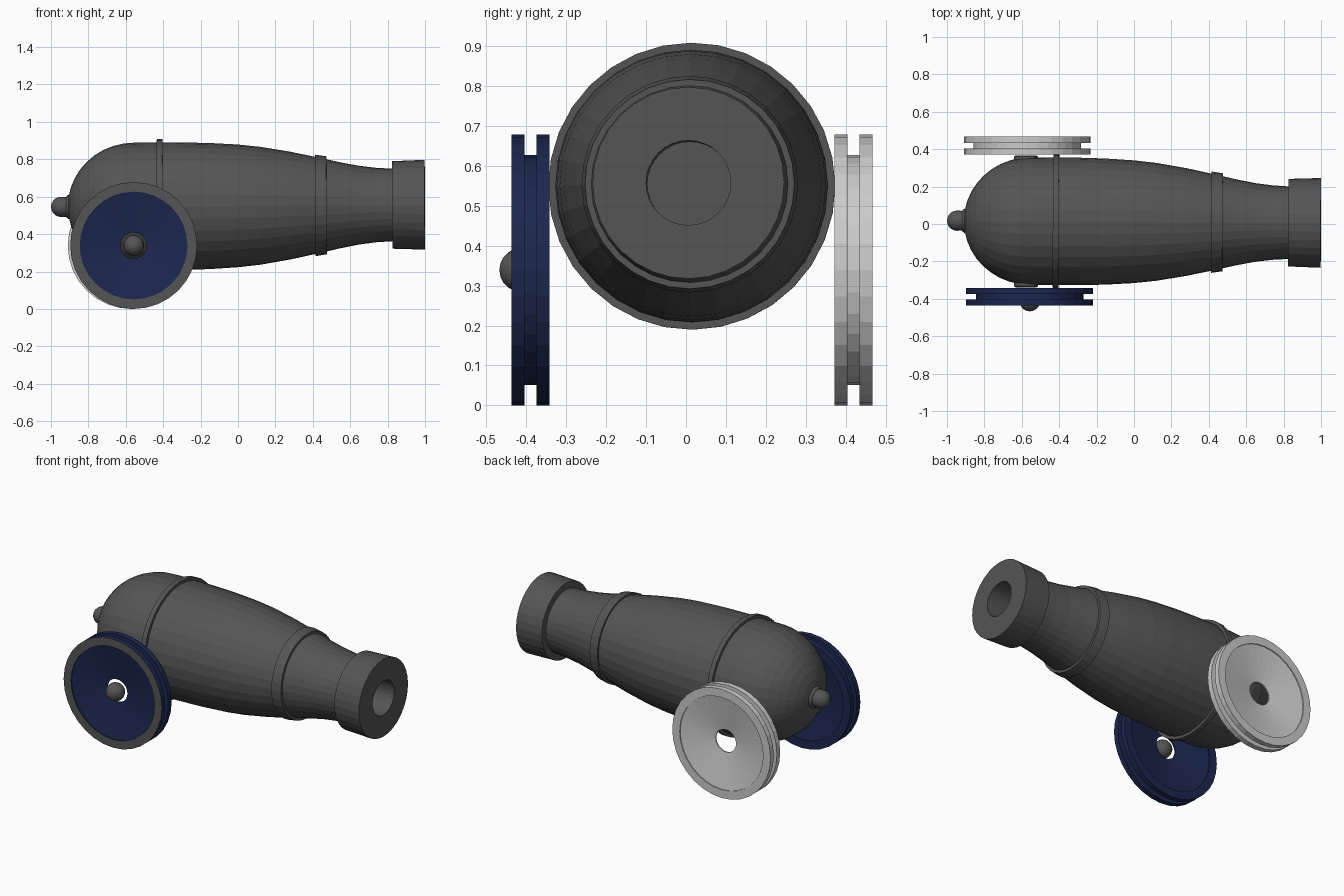
import bpy, bmesh, math
from mathutils import Matrix, Vector

if "Cube" in bpy.data.objects:
    bpy.data.objects.remove(bpy.data.objects["Cube"])


def material(name, rgb):
    m = bpy.data.materials.new(name)
    m.diffuse_color = (*rgb, 1)
    m.use_nodes = True
    m.node_tree.nodes["Principled BSDF"].inputs["Base Color"].default_value = m.diffuse_color
    return m


IRON = material("dark iron grey", (0.09, 0.09, 0.09))
BLUE = material("navy blue", (0.0115, 0.020, 0.078))
PALE = material("pale grey", (0.60, 0.60, 0.60))


def lathe(name, profile, origin, axis, mats, closed=False, rim=None, segs=32):
    """Revolve (axial, radius) points about an axis; segment 'rim' gets material 1."""
    bm = bmesh.new()
    rings = []
    for a, r in profile:
        n = 1 if r == 0 else segs
        rings.append([bm.verts.new((r * math.cos(2 * math.pi * k / segs),
                                    r * math.sin(2 * math.pi * k / segs), a))
                      for k in range(n)])
    pairs = list(zip(rings, rings[1:]))
    if closed:
        pairs.append((rings[-1], rings[0]))
    for i, (p, q) in enumerate(pairs):
        for k in range(segs):
            j = (k + 1) % segs
            loop = [p[k % len(p)], p[j % len(p)], q[j % len(q)], q[k % len(q)]]
            f = bm.faces.new(list(dict.fromkeys(loop)))
            f.material_index = 1 if i == rim else 0
    rot = Vector((0, 0, 1)).rotation_difference(Vector(axis)).to_matrix().to_4x4()
    bmesh.ops.transform(bm, matrix=Matrix.Translation(origin) @ rot, verts=bm.verts)
    bmesh.ops.recalc_face_normals(bm, faces=bm.faces)
    me = bpy.data.meshes.new(name)
    bm.to_mesh(me)
    bm.free()
    for m in mats:
        me.materials.append(m)
    ob = bpy.data.objects.new(name, me)
    bpy.context.collection.objects.link(ob)
    return ob


def ball(a, r, n=10):
    """Half-circle profile of a sphere."""
    pts = [(a - r * math.cos(math.pi * i / n), r * math.sin(math.pi * i / n)) for i in range(1, n)]
    return [(a - r, 0)] + pts + [(a + r, 0)]


# barrel: rounded breech, tapering body, muzzle collar and bore
AXIS = (1, -0.006, 0.006)
CENTRE = (0, 0.012, 0.551)
breech = [(-0.91, 0)] + [(-0.555 - 0.355 * math.cos(t), 0.341 * math.sin(t))
                         for t in (math.pi / 2 * i / 10 for i in range(1, 11))]
body = [(-0.3, 0.341), (-0.15, 0.337), (0, 0.328), (0.12, 0.315), (0.28, 0.288),
        (0.44, 0.254), (0.55, 0.229), (0.65, 0.210), (0.74, 0.199), (0.825, 0.194)]
muzzle = [(0.825, 0.234), (0.999, 0.240), (0.999, 0.106), (0.4, 0.106), (0.4, 0)]
lathe("barrel", breech + body + muzzle, CENTRE, AXIS, [IRON])

# reinforcing bands
for name, x0, x1, r0, r1, inner in (("rear_band", -0.432, -0.402, 0.359, 0.359, 0.32),
                                    ("front_band", 0.414, 0.474, 0.271, 0.262, 0.23)):
    lathe(name, [(x0, inner), (x0, r0), (x1, r1), (x1, inner)], CENTRE, AXIS, [IRON], closed=True)

# breech knob with its collar and neck
lathe("knob_collar", [(-0.92, 0), (-0.92, 0.055), (-0.905, 0.066), (-0.88, 0.066), (-0.88, 0)],
      CENTRE, AXIS, [IRON])
lathe("breech_knob", ball(-0.946, 0.054)[:6] + [(-0.9, 0.052), (-0.9, 0)],
      CENTRE, AXIS, [IRON], segs=24)

# trunnion stubs on both sides of the barrel
for side in (-1, 1):
    lathe("trunnion", [(0.28, 0), (0.28, 0.065), (0.346, 0.065), (0.353, 0.055), (0.353, 0)],
          (-0.577, 0.014, 0.550), (0, side, 0), [IRON])

# grooved wheels, dished on both faces to a thin open hub; axial 0 is the inner side
R, G, H, W = 0.339, 0.288, 0.07, 0.096
wheel = [(W / 2 - 0.004, H), (0.006, G), (0, G), (0, R), (0.033, R), (0.033, G),
         (0.063, G), (0.063, R), (W, R), (W, G), (W - 0.006, G), (W / 2 + 0.004, H)]
lathe("near_wheel", wheel, (-0.558, -0.341, R), (0, -1, 0), [BLUE, IRON], closed=True, rim=8)
lathe("far_wheel", wheel, (-0.571, 0.371, R), (0, 1, 0), [PALE], closed=True)

# hub ball on the near wheel
lathe("hub_ball", ball(0, 0.055), (-0.557, -0.412, R), (0, -1, 0), [IRON], segs=24)
